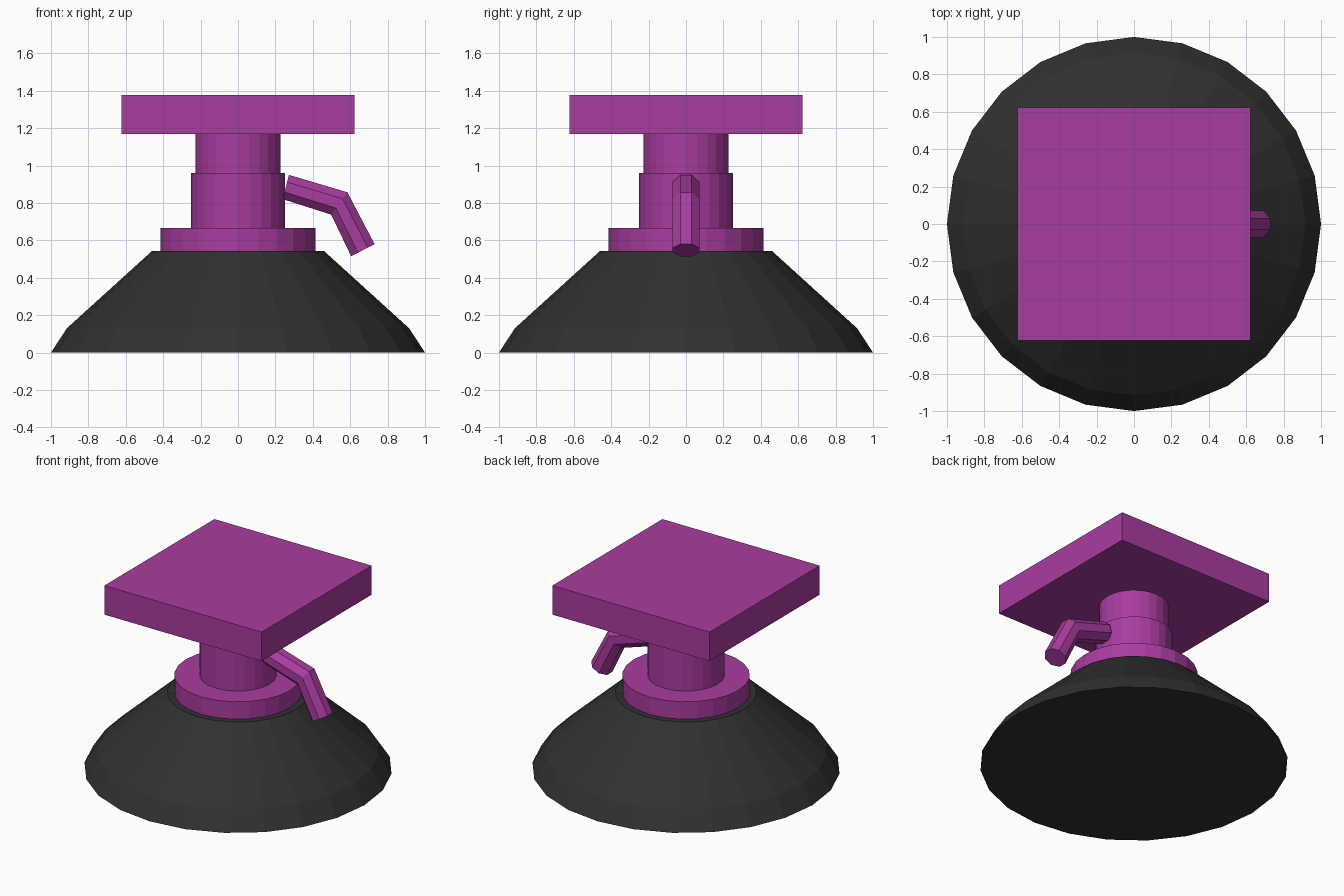
import bpy, bmesh, math
from mathutils import Vector

if "Cube" in bpy.data.objects:
    bpy.data.objects.remove(bpy.data.objects["Cube"])


def material(name, rgb):
    m = bpy.data.materials.new(name)
    m.diffuse_color = (*rgb, 1)
    m.use_nodes = True
    m.node_tree.nodes["Principled BSDF"].inputs["Base Color"].default_value = m.diffuse_color
    return m


purple = material("purple plastic", (0.40, 0.045, 0.35))
black = material("black rubber", (0.03, 0.03, 0.03))


def skin(name, rings, mat):
    """Bridge a list of point rings and cap both ends."""
    bm = bmesh.new()
    loops = [[bm.verts.new(p) for p in ring] for ring in rings]
    n = len(loops[0])
    for a, b in zip(loops, loops[1:]):
        for i in range(n):
            j = (i + 1) % n
            bm.faces.new((a[i], a[j], b[j], b[i]))
    bm.faces.new(loops[0][::-1])
    bm.faces.new(loops[-1])
    bmesh.ops.recalc_face_normals(bm, faces=bm.faces)
    me = bpy.data.meshes.new(name)
    bm.to_mesh(me)
    bm.free()
    me.materials.append(mat)
    ob = bpy.data.objects.new(name, me)
    bpy.context.collection.objects.link(ob)
    return ob


def turned(name, profile, mat, n=24):
    """Revolve (radius, height) pairs about z."""
    return skin(name, [[(r * math.cos(math.tau * i / n), r * math.sin(math.tau * i / n), z)
                        for i in range(n)] for r, z in profile], mat)


# Suction cup and turned mount
turned("suction_cup", [(1, 0), (0.915, 0.13), (0.46, 0.543)], black)
turned("collar", [(0.415, 0.54), (0.415, 0.667)], purple)
turned("lower_column", [(0.25, 0.66), (0.25, 0.96)], purple)
turned("upper_column", [(0.228, 0.95), (0.228, 1.18)], purple)

# Square mounting plate
h = 0.623
skin("mounting_plate", [[(-h, -h, z), (h, -h, z), (h, h, z), (-h, h, z)]
                        for z in (1.17, 1.378)], purple)

# Bent lever: octagonal sections given by upper and lower edge points
sections = [((0.272, 0.95), (0.24, 0.82)),
            ((0.585, 0.857), (0.498, 0.738)),
            ((0.73, 0.58), (0.605, 0.515))]
rings = []
for top, low in sections:
    t, b = Vector((top[0], 0, top[1])), Vector((low[0], 0, low[1]))
    mid, half = (t + b) / 2, (t - b) / 2
    ring = []
    for i in range(8):
        a = math.tau * (i + 0.5) / 8
        k = 1 / math.cos(math.pi / 8)
        ring.append(mid + half * math.cos(a) * k + Vector((0, 0.071 * k * math.sin(a), 0)))
    rings.append(ring)
skin("lever", rings, purple)
